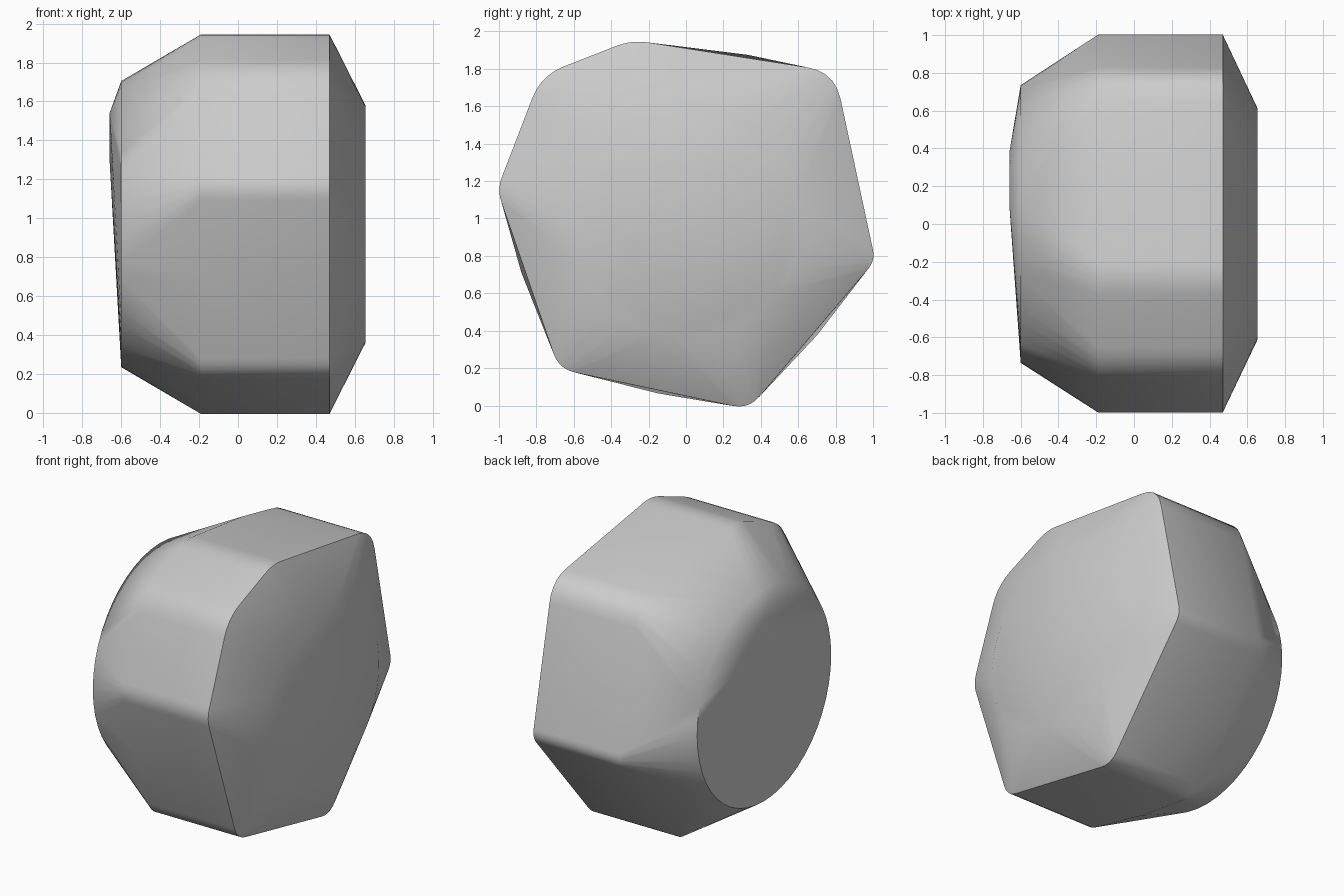
import bpy, bmesh
from math import cos, sin, tau, radians
from mathutils import Vector

cube = bpy.data.objects.get("Cube")
if cube:
    bpy.data.objects.remove(cube, do_unlink=True)

MID = 0.97  # height of the axis


def circle(x, radius, sides=48):
    return [Vector((x, radius * cos(tau * i / sides), MID + radius * sin(tau * i / sides)))
            for i in range(sides)]


def rounded_corners(corners, steps=5):
    """Each corner is (y, z, rounding); returns the rounded outline."""
    pts = [Vector((y, z)) for y, z, r in corners]
    outline = []
    for i, p in enumerate(pts):
        r = corners[i][2]
        a = p + (pts[i - 1] - p).normalized() * r
        b = p + (pts[(i + 1) % len(pts)] - p).normalized() * r
        for s in range(steps + 1):
            t = s / steps
            outline.append(a * (1 - t) ** 2 + p * 2 * t * (1 - t) + b * t * t)
    return outline


def at(x, outline):
    return [Vector((x, y, z)) for y, z in outline]


# Irregular seven-cornered section of the body
corners = [(-1.01, 1.155, 0.07), (-0.68, 0.195, 0.09), (0.335, -0.02, 0.09),
           (1.012, 0.775, 0.06), (0.795, 1.785, 0.15), (-0.29, 1.955, 0.09),
           (-0.775, 1.765, 0.13)]
section = rounded_corners(corners)
# Slight swell of the long sides, on the inner shoulder only
swell = [(-0.88, 0.71), (-0.15, 0.065), (0.7, 0.375), (0.33, 1.875)]

points = circle(0.655, 0.61)                      # outer end disc
points += at(0.47, section)                       # sharp rim
points += at(-0.19, section) + at(-0.19, swell)   # inner shoulder
points += circle(-0.6, 0.735)                     # inner end disc
points += at(-0.66, [(0.38, 1.3), (0.3, 1.47), (0.1, 1.54)])  # slight tilt of the end

bm = bmesh.new()
for p in points:
    bm.verts.new(p)
hull = bmesh.ops.convex_hull(bm, input=bm.verts)
loose = {g for g in hull["geom_interior"] + hull["geom_unused"]
         if isinstance(g, bmesh.types.BMVert)}
bmesh.ops.delete(bm, geom=list(loose), context="VERTS")
bmesh.ops.dissolve_limit(bm, angle_limit=radians(0.2), verts=bm.verts, edges=bm.edges)
bmesh.ops.recalc_face_normals(bm, faces=bm.faces)
mesh = bpy.data.meshes.new("faceted_body")
bm.to_mesh(mesh)
bm.free()

body = bpy.data.objects.new("faceted_body", mesh)
bpy.context.collection.objects.link(body)

# Plain grey
grey = bpy.data.materials.new("light_grey")
grey.use_nodes = True
colour = (0.6, 0.6, 0.6, 1)
grey.diffuse_color = colour
grey.node_tree.nodes["Principled BSDF"].inputs["Base Color"].default_value = colour
mesh.materials.append(grey)

bpy.ops.object.select_all(action="DESELECT")
body.select_set(True)
bpy.context.view_layer.objects.active = body
bpy.ops.object.shade_smooth_by_angle(angle=radians(45))
